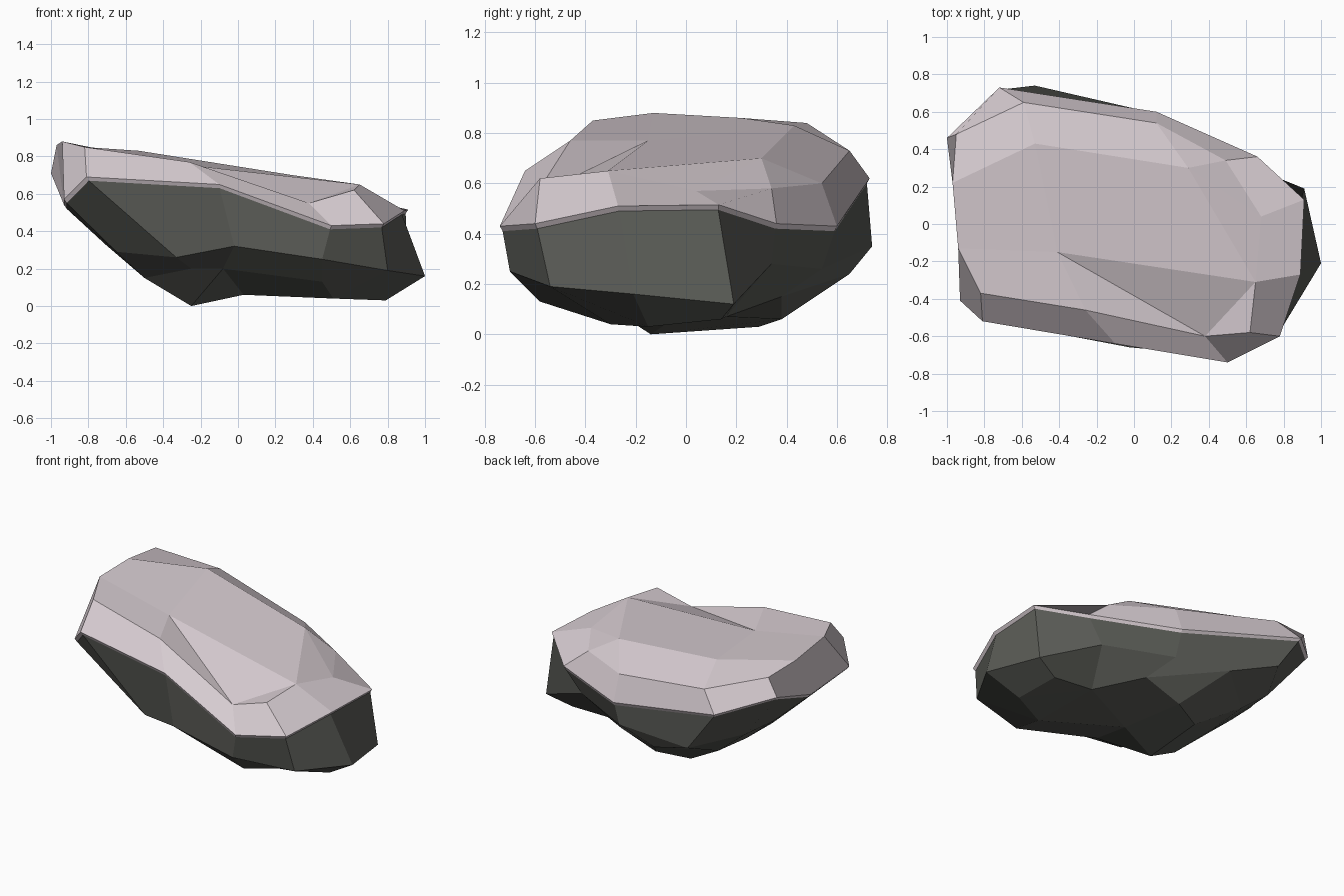
import bpy, bmesh


def material(name, rgb):
    m = bpy.data.materials.new(name)
    m.diffuse_color = (*rgb, 1)
    return m


def build(name, rings, extra, fill, mat):
    """Bridge closed rings, then close the last ring with fill faces."""
    bm = bmesh.new()
    loops = [[bm.verts.new(p) for p in r] for r in rings]
    n = len(rings[0])
    for a, b in zip(loops, loops[1:]):
        for i in range(n):
            j = (i + 1) % n
            bm.faces.new((a[i], a[j], b[j], b[i]))
    pool = loops[-1] + [bm.verts.new(p) for p in extra]
    for f in fill:
        bm.faces.new([pool[i] for i in f])
    bmesh.ops.recalc_face_normals(bm, faces=bm.faces[:])
    me = bpy.data.meshes.new(name)
    bm.to_mesh(me)
    bm.free()
    me.materials.append(mat)
    ob = bpy.data.objects.new(name, me)
    bpy.context.collection.objects.link(ob)
    return ob


pale = material("pale_stone", (0.68, 0.605, 0.64))
dark = material("dark_stone", (0.103, 0.106, 0.094))

# outer edge of the pale cap, counter-clockwise from the front left
rim = [(-.81, -.52, .69), (-.10, -.64, .65), (.50, -.74, .43), (.78, -.60, .44),
       (.89, -.27, .51), (.91, .13, .515), (.66, .36, .44), (.12, .60, .43),
       (-.72, .73, .62), (-1.0, .46, .71), (-.93, .01, .54), (-.93, -.41, .57)]
lip = [(x * .985, y * .985, z - .02) for x, y, z in rim]

# pale cap: lip, rim, bevelled shoulder and faceted top
shoulder = [(-.82, -.37, .85), (-.26, -.46, .77), (.38, -.60, .55), (.62, -.58, .62),
            (.65, -.31, .65), (.68, .04, .57), (.49, .34, .58), (.12, .54, .60),
            (-.59, .65, .73), (-.95, .48, .84), (-.97, .22, .86), (-.94, -.13, .88)]
top = [(-.41, -.15, .77), (.29, .30, .70), (-.53, .43, .83)]      # 12, 13, 14
build("rock_cap", [lip, rim, shoulder], top,
      [(0, 1, 12, 11), (1, 2, 12), (2, 4, 12), (2, 3, 4), (12, 4, 13, 14), (4, 5, 13),
       (5, 6, 13), (6, 7, 13), (7, 8, 14, 13), (8, 9, 10, 14), (10, 11, 12, 14)], pale)

# dark body: sides, undercut back corner and low foot
belly = [(-.33, -.52, .26), (-.02, -.66, .32), (.45, -.70, .25), (.80, -.54, .19),
         (1.0, -.21, .16), (.91, .19, .12), (.54, .34, .28), (.12, .54, .26),
         (-.53, .74, .35), (-.73, .40, .37), (-.71, .08, .33), (-.65, -.25, .29)]
base = [(-.25, -.38, .20), (-.08, -.45, .20), (.45, -.58, .13), (.51, -.30, .04),
        (.79, -.15, .03), (.75, .14, .06), (.47, .16, .07), (.22, .38, .15),
        (-.22, .65, .24), (-.52, .40, .20), (-.52, .10, .17), (-.50, -.21, .15)]
foot = [(-.25, -.14, 0), (.03, -.05, .06), (-.24, .29, .03), (-.04, .38, .06)]  # 12-15
build("rock_body", [lip, belly, base], foot,
      [(0, 1, 12), (1, 13, 12), (1, 2, 3, 13), (3, 4, 6), (4, 5, 6), (3, 6, 13),
       (6, 7, 15, 13), (7, 8, 15), (15, 8, 9, 14), (9, 10, 14), (10, 11, 12, 14),
       (11, 0, 12), (12, 13, 15, 14)], dark)
